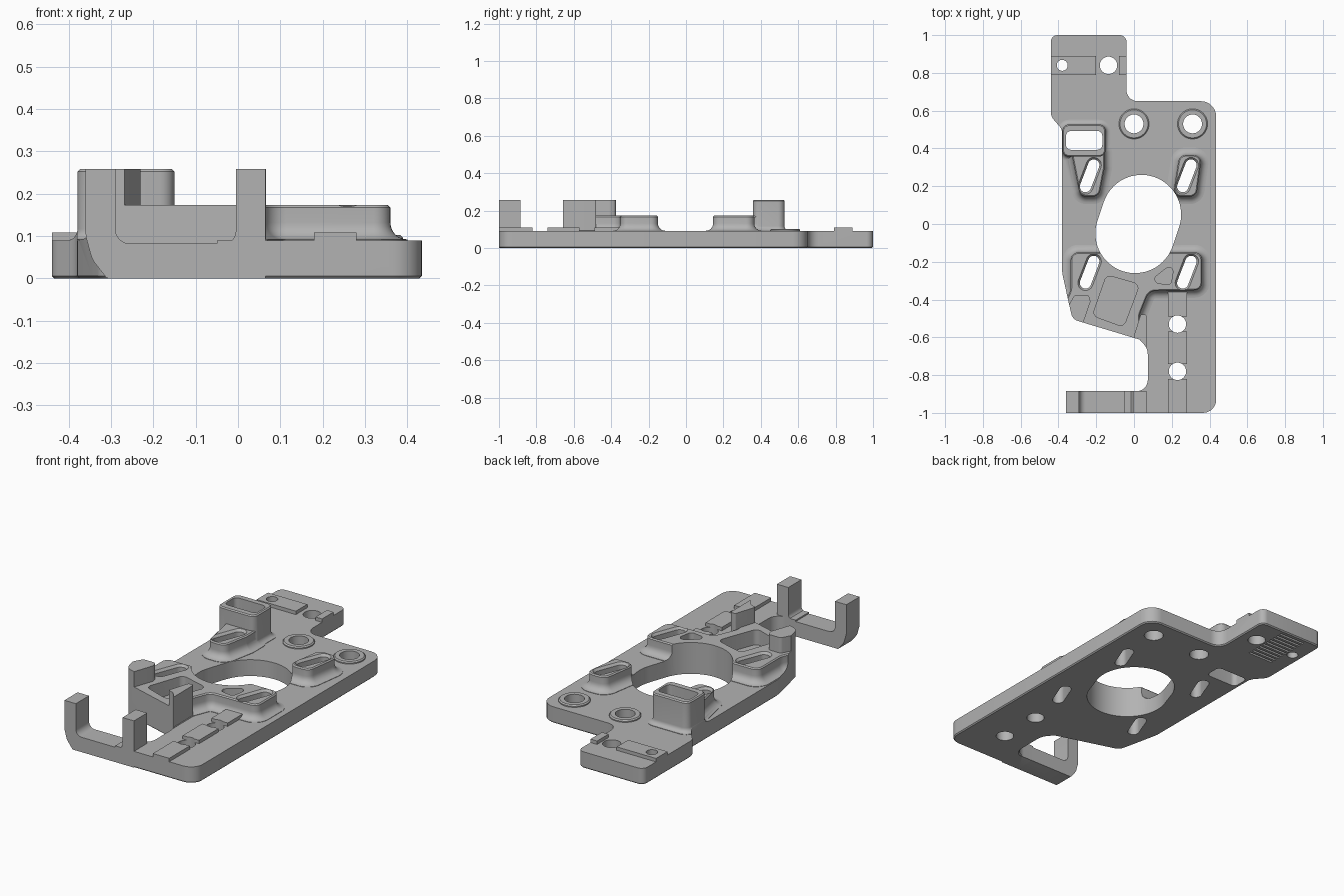
import bpy, bmesh, math
from mathutils import Vector, Matrix

if "Cube" in bpy.data.objects:
    bpy.data.objects.remove(bpy.data.objects["Cube"])

grey = bpy.data.materials.new("light_grey")
grey.use_nodes = True
grey.diffuse_color = (0.45, 0.45, 0.45, 1)
grey.node_tree.nodes["Principled BSDF"].inputs["Base Color"].default_value = (0.45, 0.45, 0.45, 1)

PLATE = 0.09   # plate thickness
TALL = 0.258   # height of posts
BOSS = 0.173   # height of slotted bosses


def rounded(corners, radius=0.0, steps=7):
    """Polygon with rounded corners; a corner may carry its own radius."""
    pts, out = [Vector(c[:2]) for c in corners], []
    for i, p in enumerate(pts):
        r = corners[i][2] if len(corners[i]) > 2 else radius
        u, v = pts[i - 1] - p, pts[(i + 1) % len(pts)] - p
        half = u.angle(v) / 2
        t = min(r / math.tan(half), u.length * 0.48, v.length * 0.48)
        if t < 1e-4:
            out.append(p)
            continue
        u.normalize()
        v.normalize()
        centre = p + (u + v).normalized() * (t / math.cos(half))
        a, b = p + u * t - centre, p + v * t - centre
        turn = math.atan2(a.x * b.y - a.y * b.x, a.dot(b))
        out += [centre + Matrix.Rotation(turn * k / steps, 2) @ a for k in range(steps + 1)]
    return out


def stadium(x, y, dx, dy, r, steps=20):
    """Two circles joined by straight sides."""
    start = math.atan2(dy, dx) - math.pi / 2
    out = []
    for side in (1, -1):
        for k in range(steps + 1):
            a = start + math.pi * k / steps + (0 if side > 0 else math.pi)
            out.append(Vector((x + side * dx + r * math.cos(a), y + side * dy + r * math.sin(a))))
    return out


def circle(x, y, r, n=40):
    return [Vector((x + r * math.cos(math.tau * k / n), y + r * math.sin(math.tau * k / n)))
            for k in range(n)]


def rect(x0, x1, y0, y1):
    return [(x0, y0), (x1, y0), (x1, y1), (x0, y1)]


def offset(pts, d):
    out = []
    for i, p in enumerate(pts):
        e, f = (p - pts[i - 1]).normalized(), (pts[(i + 1) % len(pts)] - p).normalized()
        n = Vector((e.y + f.y, -e.x - f.x)).normalized()
        out.append(p + n * (d / max(0.4, n.dot(Vector((e.y, -e.x))))))
    return out


def loft(name, pts, levels):
    """Stack an outline through (height, outward offset) levels and cap it."""
    pts = [Vector(p) for p in pts]
    if sum(pts[i - 1].cross(p) for i, p in enumerate(pts)) < 0:
        pts.reverse()
    bm = bmesh.new()
    rings = [[bm.verts.new((p.x, p.y, z)) for p in offset(pts, d)] for z, d in levels]
    for low, high in zip(rings, rings[1:]):
        for i in range(len(pts)):
            bm.faces.new((low[i - 1], low[i], high[i], high[i - 1]))
    bm.faces.new(rings[0][::-1])
    bm.faces.new(rings[-1])
    bmesh.ops.recalc_face_normals(bm, faces=bm.faces)
    mesh = bpy.data.meshes.new(name)
    bm.to_mesh(mesh)
    bm.free()
    mesh.materials.append(grey)
    ob = bpy.data.objects.new(name, mesh)
    bpy.context.collection.objects.link(ob)
    return ob


def filleted(top, f):
    """Levels for a boss that flares into the plate."""
    z = PLATE + 0.002
    arc = [(z + f * (1 - math.cos(a)), f * (1 - math.sin(a)))
           for a in (k * math.pi / 12 for k in range(7))]
    return [(0.05, f)] + arc + [(top - 0.006, 0), (top, -0.006)]


body = loft("mounting_plate", rect(-0.6, 0.6, -1.2, 1.2), [(-0.05, 0), (PLATE, 0)])


def combine(tool, operation):
    mod = body.modifiers.new(operation, "BOOLEAN")
    mod.operation, mod.solver, mod.object = operation, "EXACT", tool
    bpy.context.view_layer.objects.active = body
    bpy.ops.object.modifier_apply(modifier=mod.name)
    bpy.data.objects.remove(tool)


def add(name, pts, levels):
    combine(loft(name, pts, levels), "UNION")


def cut(pts, low=-0.1, high=0.4):
    combine(loft("cutter", pts, [(low, 0), (high, 0)]), "DIFFERENCE")


# Slotted bosses
add("front_boss", rounded([(-0.335, -0.15, 0.04), (0.36, -0.15, 0.04), (0.36, -0.35, 0.04),
    (0.08, -0.355, 0.05), (0.03, -0.48, 0.06), (0.03, -0.75), (-0.45, -0.6), (-0.335, -0.35, 0.08)]),
    filleted(BOSS, 0.04))
add("back_left_boss", rounded([(0.24, 0.365), (0.36, 0.365), (0.33, 0.145), (0.205, 0.145)], 0.04),
    filleted(BOSS, 0.04))
add("back_right_boss", rounded([(-0.34, 0.42), (-0.155, 0.42), (-0.155, 0.3), (-0.185, 0.145),
    (-0.285, 0.145)], 0.04), filleted(BOSS, 0.04))

# Hollow socket and front posts
add("socket", rounded(rect(-0.379, -0.15, 0.357, 0.527), 0.035), filleted(TALL, 0.025))
add("left_post", rounded([(0.035, -0.48), (0.065, -0.48), (0.066, -0.67), (-0.005, -0.67), (0, -0.59)], 0.006),
    [(0.04, 0), (TALL, 0)])
add("right_post", rounded([(-0.24, -0.375), (-0.315, -0.375), (-0.345, -0.43), (-0.36, -0.56),
    (-0.275, -0.54), (-0.23, -0.41)], 0.02), [(0.04, 0), (TALL, 0)])

# Raised locating strips and hole rims
for x0, x1, y0, y1 in ((-0.5, -0.2, 0.79, 0.89), (-0.08, 0.0, 0.79, 0.89), (0.18, 0.28, -0.49, -0.34),
                       (0.18, 0.28, -0.74, -0.57), (0.18, 0.28, -1.1, -0.82)):
    add("strip", rect(x0, x1, y0, y1), [(0.04, 0), (0.109, 0)])
for x in (0, 0.31):
    add("rim", circle(x, 0.53, 0.08), [(0.04, 0), (0.096, 0), (0.102, -0.006)])

# Trim everything to the plate outline
outline = rounded([(-0.44, 1, 0.035), (-0.04, 1, 0.035), (-0.04, 0.65, 0.06), (0.435, 0.65, 0.08),
    (0.435, -1, 0.07), (-0.05, -1), (-0.05, -0.885), (0.073, -0.885, 0.12), (0.073, -0.66, 0.12),
    (0.03, -0.612), (-0.325, -0.505, 0.05), (-0.345, -0.42, 0.04), (-0.38, -0.26, 0.1),
    (-0.38, 0.5, 0.06), (-0.44, 0.57, 0.06)])
combine(loft("trim", outline, [(0, -0.006), (0.006, 0), (0.4, 0)]), "INTERSECT")

# Front hook: a U shape seen from the front
hook = loft("hook", rounded([(-0.31, 0, 0.01), (-0.345, 0.045, 0.06), (-0.36, 0.1, 0.06), (-0.36, TALL),
    (-0.29, TALL), (-0.29, 0.082, 0.035), (-0.005, 0.082, 0.03), (-0.005, TALL), (0.065, TALL), (0.065, 0)]),
    [(0.885, 0), (1.0, 0)])
hook.data.transform(Matrix.Rotation(math.pi / 2, 4, "X"))
combine(hook, "UNION")

# Centre opening, adjustment slots and round holes
cut(stadium(0.0225, 0, 0.017, 0.05, 0.21, 32))
for x in (-0.235, 0.28):
    for y in (-0.255, 0.255):
        slot = stadium(x, y, 0.022, 0.057, 0.03, 10)
        combine(loft("cutter", slot, [(-0.1, 0), (0.16, 0), (0.174, 0.011), (0.3, 0.011)]), "DIFFERENCE")
for x, y, r in ((0, 0.53, 0.05), (0.31, 0.53, 0.05), (-0.38, 0.84, 0.029), (-0.135, 0.84, 0.046),
                (0.23, -0.53, 0.046), (0.23, -0.78, 0.046)):
    cut(circle(x, y, r))
cut(rounded(rect(-0.36, -0.168, 0.393, 0.492), 0.025))

# Pockets in the front boss
cut(rounded([(-0.145, -0.27), (0.03, -0.32), (-0.055, -0.545), (-0.22, -0.485)], 0.03), PLATE)
cut(rounded([(0.08, -0.305), (0.215, -0.2), (0.195, -0.325)], 0.022), PLATE)

# Grip grooves under the back tab
for k in range(10):
    y = 0.71 + k * 0.028
    cut(rect(-0.345, -0.19, y, y + 0.013), -0.1, 0.012)

bpy.ops.object.select_all(action="DESELECT")
body.select_set(True)
bpy.context.view_layer.objects.active = body
bpy.ops.object.shade_smooth_by_angle(angle=math.radians(30))
